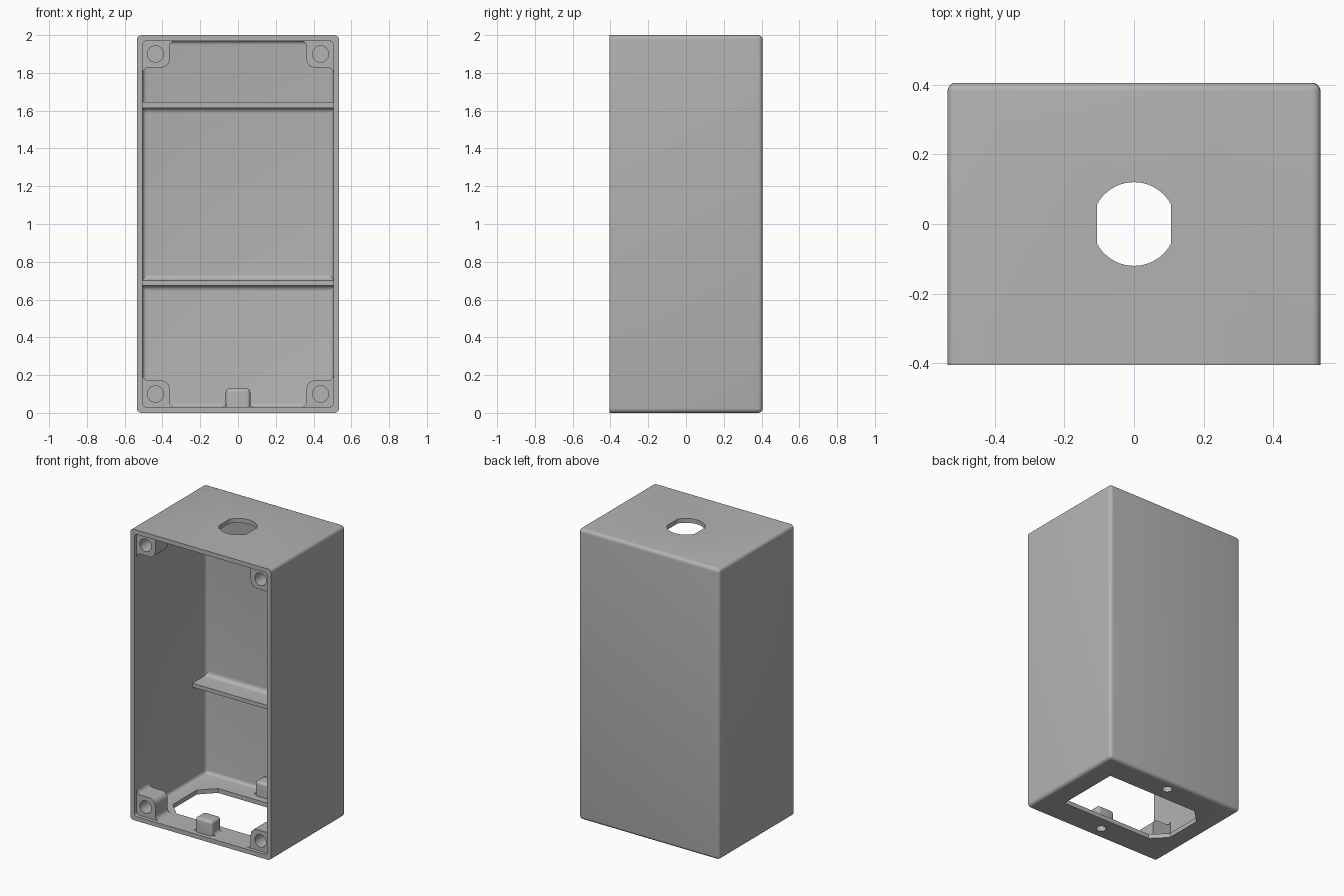
import bpy, bmesh, math
from mathutils import Matrix

cube = bpy.data.objects.get("Cube")
if cube:
    bpy.data.objects.remove(cube, do_unlink=True)

HX, HY, H, WALL = 0.535, 0.405, 2.0, 0.03
IX, IY = HX - WALL, HY - WALL          # inner faces of the side and back walls

grey = bpy.data.materials.new("grey plastic")
grey.use_nodes = True
grey.diffuse_color = (0.45, 0.45, 0.45, 1)
grey.node_tree.nodes["Principled BSDF"].inputs["Base Color"].default_value = grey.diffuse_color


def make(name, bm):
    bmesh.ops.recalc_face_normals(bm, faces=bm.faces)
    mesh = bpy.data.meshes.new(name)
    bm.to_mesh(mesh)
    bm.free()
    mesh.materials.append(grey)
    ob = bpy.data.objects.new(name, mesh)
    bpy.context.collection.objects.link(ob)
    return ob


def box(name, lo, hi, radius=0, keep=lambda e: True):
    """Box between two corners, rounding the edges chosen by keep."""
    bm = bmesh.new()
    bmesh.ops.create_cube(bm, size=1)
    for v in bm.verts:
        v.co = [(a + b) / 2 + c * (b - a) for a, b, c in zip(lo, hi, v.co)]
    if radius:
        bmesh.ops.bevel(bm, geom=[e for e in bm.edges if keep(e)], offset=radius,
                        segments=5, profile=0.5, affect='EDGES')
    return make(name, bm)


def prism(name, points, axis, start, end):
    """Extrude a 2D outline along one axis; the outline uses the other two in order."""
    bm = bmesh.new()

    def place(p, d):
        co = list(p)
        co.insert("xyz".index(axis), d)
        return co
    face = bm.faces.new([bm.verts.new(place(p, start)) for p in points])
    new = bmesh.ops.extrude_face_region(bm, geom=[face])["geom"]
    for v in new:
        if isinstance(v, bmesh.types.BMVert):
            v.co["xyz".index(axis)] = end
    return make(name, bm)


def arc(cx, cy, r, a0, a1, n=8):
    return [(cx + r * math.cos(math.radians(a0 + (a1 - a0) * i / n)),
             cy + r * math.sin(math.radians(a0 + (a1 - a0) * i / n))) for i in range(n + 1)]


def circle(cx, cy, r, n=32):
    return arc(cx, cy, r, 0, 360, n)[:-1]


def cut(ob, cutter):
    mod = ob.modifiers.new("cut", 'BOOLEAN')
    mod.operation, mod.solver, mod.object = 'DIFFERENCE', 'EXACT', cutter
    bpy.context.view_layer.objects.active = ob
    bpy.ops.object.modifier_apply(modifier=mod.name)
    bpy.data.objects.remove(cutter, do_unlink=True)


def not_front(e):
    return not all(v.co.y < -HY + 0.001 for v in e.verts)


parts = []

# Open-fronted shell with rounded outer and inner edges
shell = box("enclosure_shell", (-HX, -HY, 0), (HX, HY, H), 0.024, not_front)
cut(shell, box("cavity", (-IX, -HY - 0.1, WALL), (IX, IY, H - WALL), 0.022, not_front))
parts.append(shell)

# Round hole with two flats in the top
flat = math.degrees(math.acos(0.11 / 0.12))
flat = 28
hole = arc(0, 0, 0.12, flat, 180 - flat, 20) + arc(0, 0, 0.12, 180 + flat, 360 - flat, 20)
hole = [(max(-0.11, min(0.11, x)), y) for x, y in hole]
cut(shell, prism("top_hole", hole, "z", H - 0.1, H + 0.1))

# Socket opening in the floor, chamfered on one end
socket = [(0.385, -0.225), (0.385, 0.225), (-0.31, 0.225),
          (-0.405, 0.13), (-0.405, -0.13), (-0.31, -0.225)]
cut(shell, prism("socket_opening", socket, "z", -0.1, 0.1))

# Screw posts beside the socket opening, with blind holes from below
for side, label in ((-1, "front"), (1, "back")):
    y = side * 0.325
    cut(shell, prism("screw_hole", circle(0, y, 0.032), "z", -0.1, 0.1))
    base = WALL - 0.005
    post = box(label + "_socket_post", (-0.065, y - 0.052, base), (0.065, y + 0.052, 0.13),
               0.02, lambda e: not all(v.co.z < base + 0.001 for v in e.verts))
    cut(post, prism("screw_hole", circle(0, y, 0.032), "z", -0.1, 0.1))
    parts.append(post)
    # Flared foot on both sides of the post
    foot = ([(-0.09, base)] + arc(-0.09, WALL + 0.026, 0.026, -90, 0)
            + arc(0.09, WALL + 0.026, 0.026, 180, 270) + [(0.09, base)])
    foot = prism(label + "_socket_post_foot", foot, "y", y - 0.034, y + 0.034)
    cut(foot, prism("screw_hole", circle(0, y, 0.032), "z", -0.1, 0.1))
    parts.append(foot)

# Corner lid posts: rounded inner corner, fillets into the walls, blind screw holes
S, F, R = 0.142, 0.03, 0.045
outline = ([(-0.008, -0.008), (S + F, -0.008)] + arc(S + F, F, F, 270, 180)
           + arc(S - R, S - R, R, 0, 90) + arc(F, S + F, F, 270, 180) + [(-0.008, S + F)])
for sx, lr in ((-1, "right"), (1, "left")):
    for sz, tb in ((-1, "bottom"), (1, "top")):
        pts = [(sx * (IX - u), H / 2 + sz * (H / 2 - WALL - v)) for u, v in outline]
        post = prism(f"{tb}_{lr}_lid_post", pts, "y", -HY + 0.025, -HY + 0.16)
        cx, cz = sx * 0.437, H / 2 + sz * 0.9
        cut(post, prism("bore", circle(cx, cz, 0.043), "y", -HY - 0.1, -HY + 0.13))
        parts.append(post)

# Shelf ribs across the back wall, filleted where they meet it
def rib(name, bottom, top, fillet_top):
    f, front, deep = 0.03, 0.225, IY + 0.01
    pts = [(deep, bottom - f)] + arc(IY - f, bottom - f, f, 0, 90) + [(front, bottom), (front, top)]
    if fillet_top:
        pts += arc(IY - f, top + f, f, 270, 360) + [(deep, top + f)]
    else:
        pts += [(deep, top)]
    return prism(name, pts, "x", -IX - 0.008, IX + 0.008)


parts.append(rib("lower_rib", 0.675, 0.702, True))
parts.append(rib("upper_rib", 1.615, 1.645, False))

# Smooth the rounded edges, keep the corners crisp
bpy.ops.object.select_all(action='DESELECT')
for ob in parts:
    ob.select_set(True)
bpy.context.view_layer.objects.active = shell
bpy.ops.object.shade_smooth_by_angle(angle=math.radians(30))
